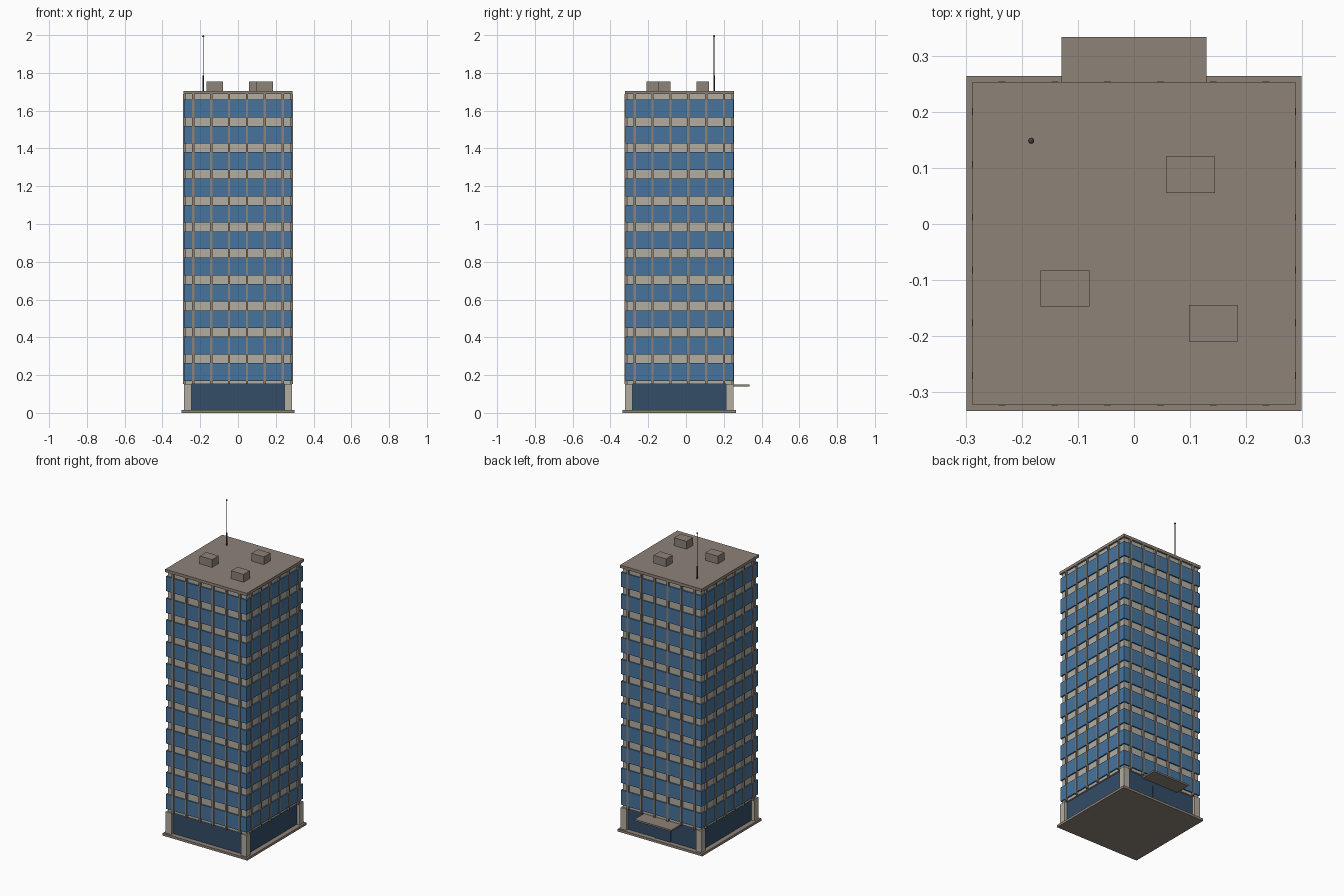
import bpy

if "Cube" in bpy.data.objects:
    bpy.data.objects.remove(bpy.data.objects["Cube"], do_unlink=True)

CY = -0.035          # tower centre in y
FLOORS = 11
BASE, PITCH = 0.152, 0.1395
ROOF = 1.687


def material(name, rgb):
    m = bpy.data.materials.new(name)
    m.use_nodes = True
    col = [(c / 255) ** 2.2 for c in rgb] + [1]
    m.diffuse_color = col
    m.node_tree.nodes["Principled BSDF"].inputs["Base Color"].default_value = col
    return m


concrete = material("light concrete", (178, 172, 160))
stone = material("brown stone", (140, 130, 120))
glass = material("blue glass", (72, 115, 155))
lobby_glass = material("dark lobby glass", (55, 78, 103))
metal = material("dark metal", (70, 68, 66))


def finish(name, mat):
    ob = bpy.context.object
    ob.name = name
    ob.data.materials.append(mat)
    return ob


def box(name, mat, x0, x1, y0, y1, z0, z1):
    bpy.ops.mesh.primitive_cube_add(size=1, location=((x0 + x1) / 2, (y0 + y1) / 2, (z0 + z1) / 2))
    bpy.context.object.scale = (x1 - x0, y1 - y0, z1 - z0)
    bpy.ops.object.transform_apply(location=False, rotation=False)
    return finish(name, mat)


def slab(name, mat, half, z0, z1):
    return box(name, mat, -half, half, CY - half, CY + half, z0, z1)


def rod(name, mat, x, y, radius, z0, z1):
    bpy.ops.mesh.primitive_cylinder_add(vertices=10, radius=radius, depth=z1 - z0,
                                        location=(x, y, (z0 + z1) / 2))
    finish(name, mat)
    bpy.ops.object.shade_smooth_by_angle()


# Main masses
slab("plinth", stone, 0.30, 0, 0.015)
slab("lobby", lobby_glass, 0.268, 0.015, BASE)
slab("tower_core", concrete, 0.278, BASE, ROOF)
slab("roof_slab", stone, 0.289, ROOF, 1.705)

# Window bands, slightly proud of the core
for k in range(FLOORS):
    z = BASE + PITCH * k
    slab(f"window_band_{k + 1}", glass, 0.286, z + 0.018, z + 0.112)

# Corner columns of the lobby
for sx in (-1, 1):
    for sy in (-1, 1):
        x, y = sx * 0.267, CY + sy * 0.267
        box("lobby_column", concrete, x - 0.02, x + 0.02, y - 0.02, y + 0.02, 0.015, BASE)

# Vertical fins on the four sides
for i in range(6):
    t = (i - 2.5) * 0.0945
    for s in (-1, 1):
        a, b = sorted((s * 0.276, s * 0.290))
        box("fin", stone, t - 0.006, t + 0.006, CY + a, CY + b, BASE, ROOF)
        box("fin", stone, a, b, CY + t - 0.006, CY + t + 0.006, BASE, ROOF)

# Rear entrance: canopy and a pair of doors
box("entrance_canopy", stone, -0.13, 0.13, 0.23, 0.335, 0.14, 0.15)
for s in (-1, 1):
    a, b = sorted((s * 0.001, s * 0.056))
    box("entrance_door", lobby_glass, a, b, 0.23, 0.238, 0.015, 0.115)

# Rooftop machinery
for x, y in ((0.101, 0.088), (-0.1235, -0.1155), (0.142, -0.1775)):
    box("roof_unit", stone, x - 0.044, x + 0.044, y - 0.0325, y + 0.0325, 1.705, 1.755)

# Aerial
AX, AY = -0.184, 0.149
rod("aerial_base", metal, AX, AY, 0.0045, 1.705, 1.785)
rod("aerial_mast", metal, AX, AY, 0.0025, 1.785, 1.992)
bpy.ops.mesh.primitive_uv_sphere_add(segments=12, ring_count=8, radius=0.0055,
                                     location=(AX, AY, 1.9945))
finish("aerial_tip", metal)
bpy.ops.object.shade_smooth_by_angle()
